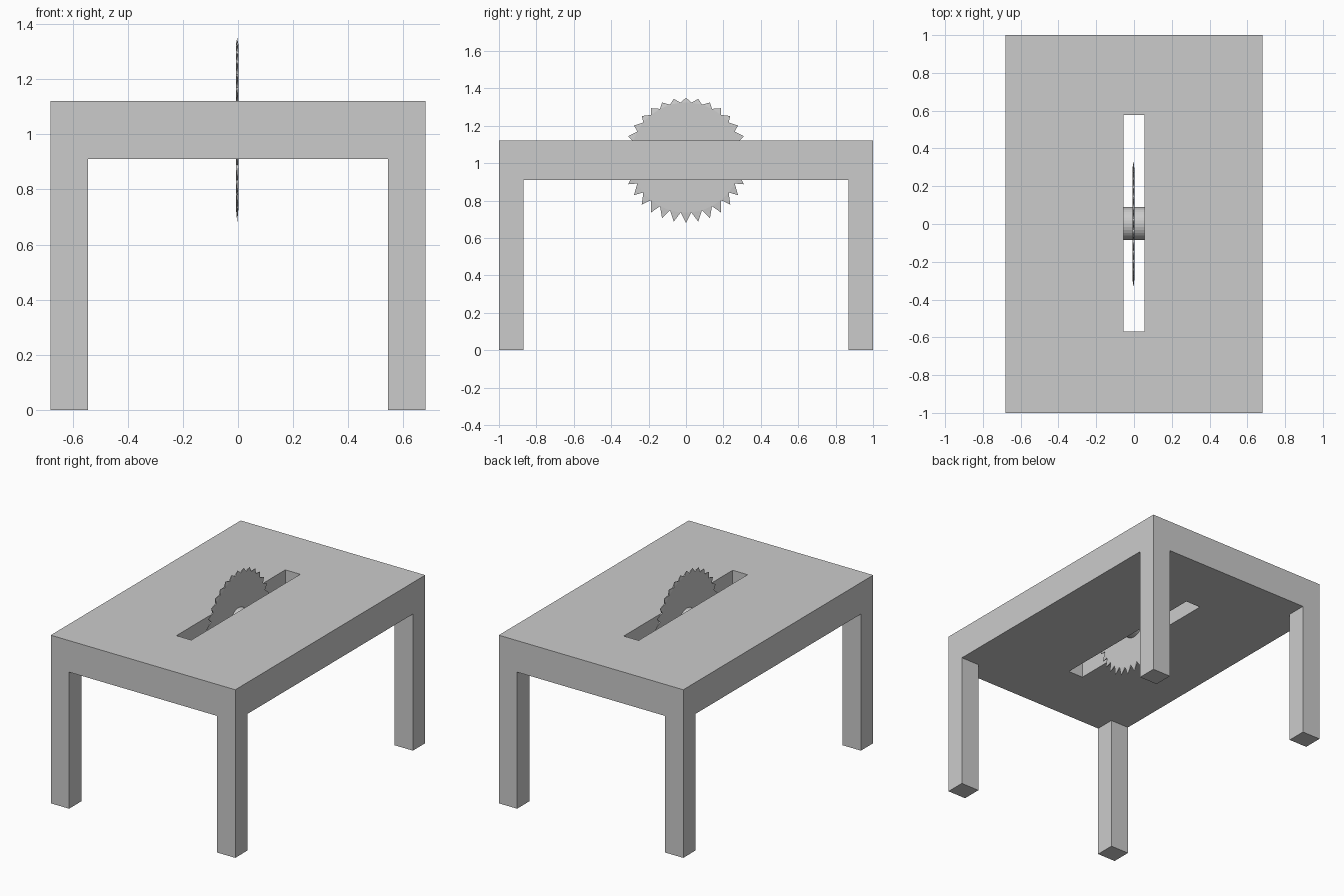
import bpy, bmesh
from math import sin, cos, pi

if "Cube" in bpy.data.objects:
    bpy.data.objects.remove(bpy.data.objects["Cube"])


def finish(bm, name):
    bmesh.ops.recalc_face_normals(bm, faces=bm.faces[:])
    mesh = bpy.data.meshes.new(name)
    bm.to_mesh(mesh)
    bm.free()
    obj = bpy.data.objects.new(name, mesh)
    bpy.context.collection.objects.link(obj)
    return obj


def extrude_to(bm, faces, z):
    out = bmesh.ops.extrude_face_region(bm, geom=faces)["geom"]
    for v in out:
        if isinstance(v, bmesh.types.BMVert):
            v.co.z = z
    return [f for f in out if isinstance(f, bmesh.types.BMFace)]


# Table: a grid of cells with an open centre slot, thickened, corners pulled down as legs
xs = [-0.68, -0.545, -0.055, 0.055, 0.545, 0.68]
ys = [-1, -0.87, -0.57, 0.577, 0.87, 1]
bm = bmesh.new()
grid = [[bm.verts.new((x, y, 1.12)) for y in ys] for x in xs]
for i in range(5):
    for j in range(5):
        if (i, j) != (2, 2):
            bm.faces.new((grid[i][j], grid[i + 1][j], grid[i + 1][j + 1], grid[i][j + 1]))
under = extrude_to(bm, bm.faces[:], 0.91)
for f in under:
    c = f.calc_center_median()
    if abs(c.x) > 0.6 and abs(c.y) > 0.9:
        extrude_to(bm, [f], 0)
finish(bm, "saw_table")

# Blade: thin disc whose teeth taper to single points
TEETH, HUB_Z, BLADE_X, HALF = 32, 1.015, -0.003, 0.005
bm = bmesh.new()
tips, left, right = [], [], []
for k in range(TEETH):
    a = 2 * pi * k / TEETH
    b = a + pi / TEETH
    tips.append(bm.verts.new((BLADE_X, 0.335 * sin(a), HUB_Z + 0.335 * cos(a))))
    for ring, side in ((left, -HALF), (right, HALF)):
        ring.append(bm.verts.new((BLADE_X + side, 0.295 * sin(b), HUB_Z + 0.015 + 0.295 * cos(b))))
for ring in (left, right):
    bm.faces.new(ring)
for k in range(TEETH):
    for ring in (left, right):
        bm.faces.new((ring[k - 1], tips[k], ring[k]))
    bm.faces.new((left[k], right[k], tips[k]))
    bm.faces.new((left[k - 1], right[k - 1], tips[k]))
finish(bm, "saw_blade")

# Axle across the slot
bpy.ops.mesh.primitive_cylinder_add(vertices=32, radius=0.088, depth=0.114,
                                    location=(0, 0.002, HUB_Z), rotation=(0, pi / 2, 0))
bpy.context.object.name = "axle"
